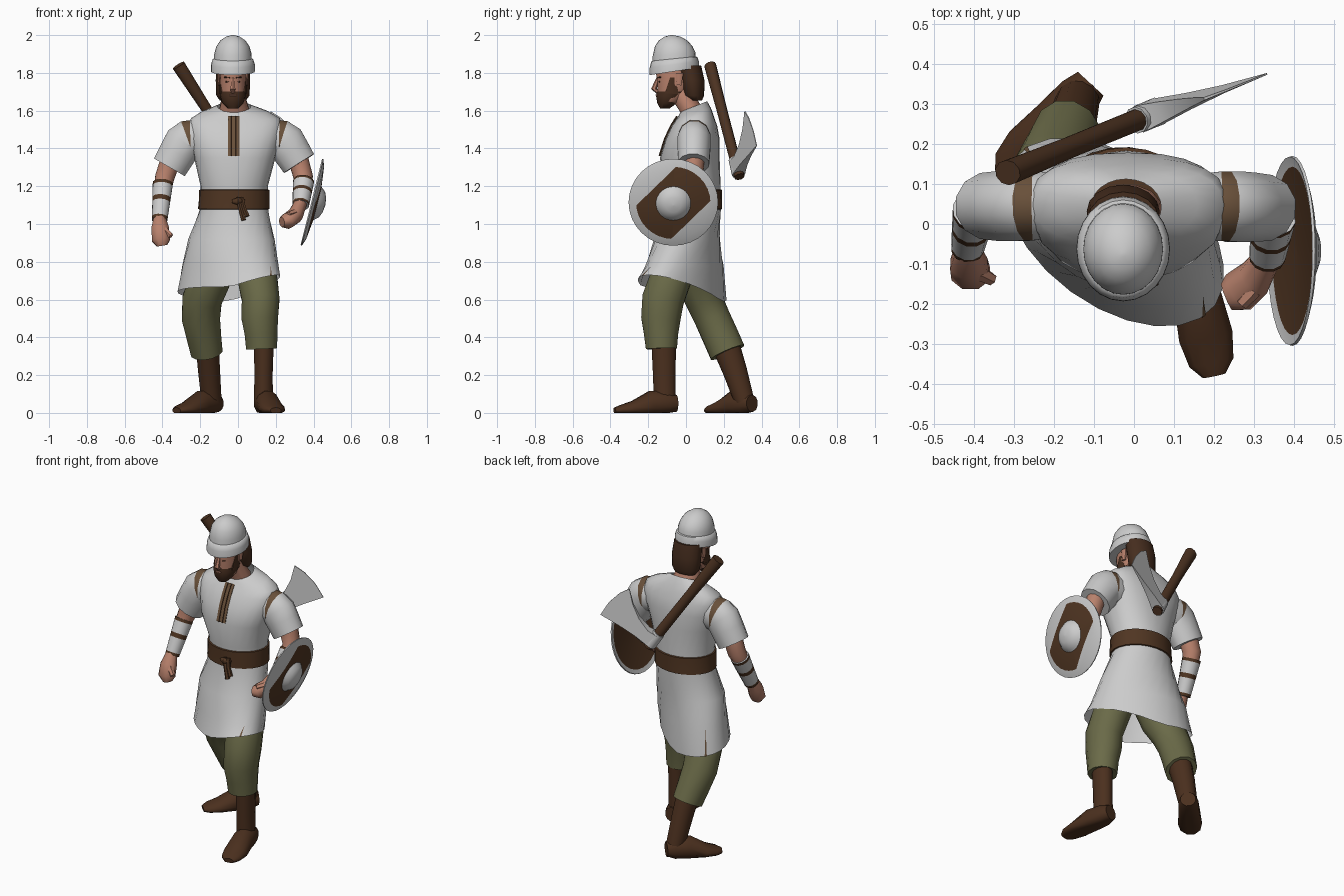
import bpy, bmesh, math
from mathutils import Vector as V


def material(name, r, g, b):
    m = bpy.data.materials.new(name)
    m.diffuse_color = (r, g, b, 1)
    return m


CLOTH = material("off white cloth and steel", .6, .6, .6)
TRIM = material("tan trim", .14, .08, .042)
LEATHER = material("belt leather", .08, .036, .016)
BOOT = material("boot leather", .07, .029, .013)
OLIVE = material("olive trousers", .145, .145, .065)
SKIN = material("skin", .48, .22, .15)
HAIR = material("dark hair", .06, .026, .013)
WOOD = material("axe wood", .072, .032, .015)


def finish(name, bm, mats, angle=50):
    bmesh.ops.recalc_face_normals(bm, faces=bm.faces)
    me = bpy.data.meshes.new(name)
    bm.to_mesh(me)
    bm.free()
    for m in mats:
        me.materials.append(m)
    me.polygons.foreach_set("use_smooth", [True] * len(me.polygons))
    me.set_sharp_from_angle(angle=math.radians(angle))
    ob = bpy.data.objects.new(name, me)
    bpy.context.collection.objects.link(ob)
    return ob


def skin_rings(rings, rows=None, caps=True):
    """Bridge rings of points; rows gives the material index of each band."""
    bm = bmesh.new()
    vs = [[bm.verts.new(p) for p in r] for r in rings]
    n = len(vs[0])
    for i in range(len(vs) - 1):
        for k in range(n):
            f = bm.faces.new((vs[i][k], vs[i][(k + 1) % n], vs[i + 1][(k + 1) % n], vs[i + 1][k]))
            f.material_index = rows[i] if rows else 0
    if caps:
        bm.faces.new(vs[0])
        bm.faces.new(vs[-1])
    return bm


def oval(z, cx, cy, a, b, rot=0, tilt=0, power=1.0, n=24):
    """Level ellipse (squarer when power < 1), turned about z and tilted along y."""
    c, s = math.cos(math.radians(rot)), math.sin(math.radians(rot))
    out = []
    for k in range(n):
        t = 2 * math.pi * k / n
        x, y = [r * math.copysign(abs(w) ** power, w) for r, w in ((a, math.cos(t)), (b, math.sin(t)))]
        X, Y = x * c - y * s, x * s + y * c
        out.append(V((cx + X, cy + Y, z + tilt * Y)))
    return out


def stack(name, ovals, mats, rows=None, caps=True, n=24):
    return finish(name, skin_rings([oval(*o, n=n) for o in ovals], rows, caps), mats)


def tube(name, pts, mats, rows=None, ref=(0, 1, 0), n=12):
    """Limb along points (x, y, z, half width, half depth)."""
    P = [V(p[:3]) for p in pts]
    rings = []
    for i, p in enumerate(pts):
        t = (P[min(i + 1, len(P) - 1)] - P[max(i - 1, 0)]).normalized()
        u = V(ref).cross(t).normalized()
        v = t.cross(u)
        ring = []
        for k in range(n):
            q = 2 * math.pi * (k + .5) / n
            w = P[i] + u * math.cos(q) * p[3] + v * math.sin(q) * p[-1]
            w.z = max(w.z, 0)
            ring.append(w)
        rings.append(ring)
    return finish(name, skin_rings(rings, rows), mats)


# Tunic with slanted hem
body = [oval(*o) for o in [
    (.66, -.048, -.02, .31, .185, -36), (.78, -.04, -.008, .277, .178, -30),
    (.92, -.035, .005, .234, .168, -18), (1.07, -.022, .035, .183, .15, -4),
    (1.2, -.02, .035, .178, .148), (1.35, -.017, .02, .215, .158, 0, 0, .85),
    (1.45, -.015, .035, .24, .143, 0, 0, .78), (1.52, -.014, .045, .248, .12, 0, 0, .75),
    (1.56, -.014, .048, .235, .1, 0, .08, .8), (1.595, -.016, .048, .175, .085, 0, .2, .9),
    (1.622, -.02, .042, .088, .07, 0, .4)]]
for p in body[0]:
    p.z = .627 - .18 * p.y + .2 * abs(p.x + .05) + .08 * p.x
finish("tunic", skin_rings(body, caps=False), [CLOTH])

# Skirt slits
for label, k in (("left", 11), ("right", 23)):
    low, high = body[0], body[1]
    bm = bmesh.new()
    off = V((-.004 if k == 11 else .004, 0, 0))
    bm.faces.new([bm.verts.new(p + off) for p in
                  (low[k], low[k].lerp(low[(k + 1) % 24], .25), high[k])])
    finish(label + "_skirt_slit", bm, [TRIM])

# Neck placket with dark pleats, and belt
for name, x, w, lift, mat in (("neck_placket", -.022, .033, 0, TRIM), ("pleat_left", -.034, .003, .003, HAIR),
                              ("pleat_right", -.01, .003, .003, HAIR)):
    tube(name, [(x, y - lift, z, w, .0045) for y, z in
                ((-.046, 1.57), (-.077, 1.52), (-.11, 1.45), (-.138, 1.36))], [mat], n=8)
stack("belt", [(1.075, -.022, .035, .175, .145, -4), (1.08, -.022, .035, .19, .157, -4),
               (1.13, -.02, .035, .187, .156, -2), (1.18, -.02, .035, .186, .156),
               (1.185, -.02, .035, .172, .143)], [LEATHER])
for i, (x0, x1, z1) in enumerate([(.0, .03, 1.02), (.02, .05, 1.04)]):
    tube(f"belt_tie_{i}", [(x0, -.125, 1.14, .012), (x0 + .01, -.138, 1.09, .012),
                           (x1, -.145, z1, .014)], [LEATHER], n=6)
tube("belt_knot", [(-.03, -.122, 1.12, .01), (0, -.13, 1.12, .022), (.035, -.122, 1.12, .01)],
     [LEATHER], ref=(0, 0, 1), n=8)

# Sleeves with narrow seam bands
tube("left_sleeve", [(-.2, .046, 1.447, .1, .084), (-.252, .046, 1.446, .107, .09), (-.268, .046, 1.445, .107, .09),
                     (-.286, .045, 1.434, .107, .091), (-.32, .045, 1.375, .103, .09),
                     (-.363, .045, 1.3, .097, .085)], [CLOTH, TRIM], [0, 1, 0, 0, 0])
tube("right_sleeve", [(.165, .044, 1.447, .1, .084), (.217, .044, 1.446, .107, .09), (.233, .044, 1.445, .107, .09),
                      (.25, .043, 1.436, .107, .091), (.282, .042, 1.385, .103, .089),
                      (.323, .04, 1.32, .097, .085)], [CLOTH, TRIM], [0, 1, 0, 0, 0])

# Forearms, bracers and fists
tube("left_forearm", [(-.36, .05, 1.33, .055), (-.387, .05, 1.25, .053), (-.405, .01, 1.16, .045),
                      (-.415, -.06, 1.02, .034)], [SKIN])
tube("right_forearm", [(.32, .045, 1.34, .055), (.345, .04, 1.25, .053), (.345, -.02, 1.18, .045),
                       (.33, -.08, 1.1, .034)], [SKIN])


def bracer(name, a, b, ra, rb):
    stops = (0, .08, .4, .52, .92, 1)
    pts = [tuple(V(a).lerp(V(b), s)) + (ra + (rb - ra) * s,) for s in stops]
    tube(name, pts, [CLOTH, LEATHER], [1, 0, 1, 0, 1])


bracer("left_bracer", (-.398, .035, 1.215), (-.415, -.06, 1.02), .055, .042)
bracer("right_bracer", (.347, .015, 1.225), (.332, -.085, 1.1), .057, .045)
tube("left_fist", [(-.415, -.065, 1.03, .034), (-.412, -.1, .975, .05, .042), (-.407, -.125, .915, .052, .042),
                   (-.402, -.125, .885, .03, .028)], [SKIN], n=8)
tube("left_thumb", [(-.39, -.12, .97, .02), (-.355, -.138, .935, .016)], [SKIN], n=6)
tube("right_fist", [(.332, -.085, 1.11, .035), (.302, -.135, 1.045, .044, .05), (.26, -.17, 1.015, .044, .055),
                    (.232, -.182, 1.01, .028, .038)], [SKIN], n=8)
tube("right_thumb", [(.3, -.165, 1.06, .02), (.268, -.2, 1.05, .016)], [SKIN], n=6)

# Trousers
tube("front_trouser_leg", [(.07, -.02, .86, .1, .11), (.105, -.085, .7, .108, .112), (.12, -.122, .6, .103, .115),
                           (.115, -.133, .5, .1, .108), (.122, -.132, .42, .09, .094),
                           (.125, -.13, .34, .085, .085)], [OLIVE])
tube("back_trouser_leg", [(-.08, .02, .86, .1, .11), (-.15, .055, .7, .112, .11), (-.19, .095, .6, .108, .1),
                          (-.196, .14, .5, .104, .098), (-.18, .185, .4, .094, .098),
                          (-.166, .22, .32, .087, .098)], [OLIVE])

# Boots
tube("front_boot_shaft", [(.137, -.118, .37, .054, .067), (.135, -.115, .2, .05, .062),
                          (.135, -.112, .06, .052, .06)], [BOOT])
tube("back_boot_shaft", [(-.162, .215, .345, .063, .075), (-.153, .26, .22, .06, .066),
                         (-.14, .31, .06, .055, .054)], [BOOT])
FOOT = [(0, .05, .045, .045), (.14, .05, .058, .065), (.4, .045, .062, .075),
        (.7, .022, .07, .042), (.9, .016, .058, .026), (1, .012, .03, .016)]


def foot(name, heel, toe):
    pts = [(heel[0] + (toe[0] - heel[0]) * s, heel[1] + (toe[1] - heel[1]) * s, z, w, h) for s, z, w, h in FOOT]
    tube(name, pts, [BOOT], ref=(0, 0, 1))


foot("front_foot", (.13, -.05), (.2, -.378))
foot("back_foot", (-.108, .35), (-.325, .115))

# Neck, head and hair
tube("neck", [(-.02, .04, 1.5, .09, .06), (-.02, .03, 1.6, .083, .058), (-.025, -.03, 1.7, .055, .06)], [SKIN])
X = -.027
stack("head", [(1.63, X, -.1, .035, .035), (1.65, X, -.085, .06, .06), (1.69, X, -.07, .066, .082),
               (1.74, X, -.06, .07, .092), (1.78, X, -.06, .07, .097), (1.84, X, -.06, .07, .1)], [SKIN], n=16)
stack("beard", [(1.612, X, -.112, .028, .025), (1.64, X, -.1, .056, .052), (1.68, X, -.082, .068, .077),
                (1.702, X, -.07, .071, .084)], [HAIR], n=16)
stack("hair", [(1.655, X, .05, .07, .035), (1.68, X, .038, .088, .058), (1.76, X, .032, .091, .066),
               (1.84, X, .012, .088, .068)], [HAIR], n=16)
tube("nose", [(X, -.148, 1.775, .008), (X, -.17, 1.715, .015), (X, -.15, 1.7, .012)], [SKIN], n=6)
tube("mouth", [(X - .018, -.158, 1.682, .004), (X + .018, -.158, 1.682, .004)], [SKIN], ref=(0, 0, 1), n=6)
for side, s in (("left", -1), ("right", 1)):
    tube(side + "_sideburn", [(X + s * .064, -.07, 1.775, .008, .015), (X + s * .062, -.075, 1.69, .01, .04)],
         [HAIR], n=8)
    tube(side + "_ear", [(X + s * .072, -.035, 1.8, .012, .022), (X + s * .07, -.037, 1.735, .01, .014)], [SKIN], n=8)
    tube(side + "_brow", [(X + s * .016, -.152, 1.775, .004), (X + s * .046, -.132, 1.778, .004)],
         [HAIR], ref=(0, 0, 1), n=6)
    tube(side + "_eye", [(X + s * .021, -.147, 1.753, .003), (X + s * .038, -.139, 1.753, .003)],
         [HAIR], ref=(0, 0, 1), n=6)

# Helmet
stack("helmet_dome", [(1.85, X, -.062, .1, .115, 0, .15), (1.9, X, -.063, .099, .113, 0, .08),
                      (1.94, X, -.065, .088, .1), (1.972, X, -.068, .066, .075), (1.992, X, -.072, .036, .042),
                      (2.0, X, -.075, .006, .006)], [CLOTH])
stack("helmet_brim", [(1.808, X, -.062, .1, .115, 0, .15), (1.808, X, -.062, .117, .131, 0, .15),
                      (1.845, X, -.062, .116, .13, 0, .13), (1.872, X, -.062, .107, .122, 0, .1),
                      (1.876, X, -.062, .098, .112, 0, .1)], [CLOTH])

# Round shield: profile (radius, height) revolved about its tilted axis
C, N, E1, E2 = V((.395, -.067, 1.115)), V((.97, 0, -.24)), V((0, 1, 0)), V((.24, 0, .97))
PROFILE = [(.001, .012), (.21, 0), (.235, -.007), (.237, 0), (.197, .014), (.092, .026),
           (.084, .034), (.07, .051), (.04, .064), (.001, .069)]
rings = [[C + N * h + (E1 * math.cos(t) + E2 * math.sin(t)) * r
          for t in [2 * math.pi * k / 32 for k in range(32)]] for r, h in PROFILE]
bm = skin_rings(rings, [1, 0, 0, 0, 2, 0, 0, 0, 0])
D = (E1 - E2).normalized()
for s in (-1, 1):  # cut the edges of the painted diagonal band
    band = [f for f in bm.faces if f.material_index == 2]
    geom = band + list({e for f in band for e in f.edges}) + list({v for f in band for v in f.verts})
    bmesh.ops.bisect_plane(bm, geom=geom, plane_co=C + D * s * .13, plane_no=D)
for f in bm.faces:
    if f.material_index == 2:
        f.material_index = int(abs((f.calc_center_median() - C).dot(D)) < .13)
finish("shield", bm, [CLOTH, LEATHER], 35)

# Axe carried on the back
top, end = V((-.315, .128, 1.84)), V((.065, .283, 1.25))
d = (end - top).normalized()
O = top.lerp(end, .92)
tube("axe_handle", [tuple(top) + (.037, .032), tuple(top.lerp(end, .4)) + (.029, .028),
                    tuple(end) + (.03, .028)], [WOOD], n=10)
tube("axe_socket", [tuple(O - d * .055) + (.034,), tuple(O + d * .04) + (.037,)], [CLOTH], n=10)
p = V((.25, .342, 1.51)) - O
p = (p - d * p.dot(d)).normalized()
q = d.cross(p)
OUTLINE = [(-.045, 0), (-.035, .06), (-.055, .14), (-.1, .22), (-.162, .29), (-.1, .318), (-.01, .333),
           (.083, .326), (.06, .2), (.045, .1), (.04, 0)]
sides = [[O + d * a + p * b + q * s * (.002 + .033 * (1 - b / .335) ** 1.5) for a, b in OUTLINE] for s in (-1, 1)]
finish("axe_blade", skin_rings(sides), [CLOTH], 30)
